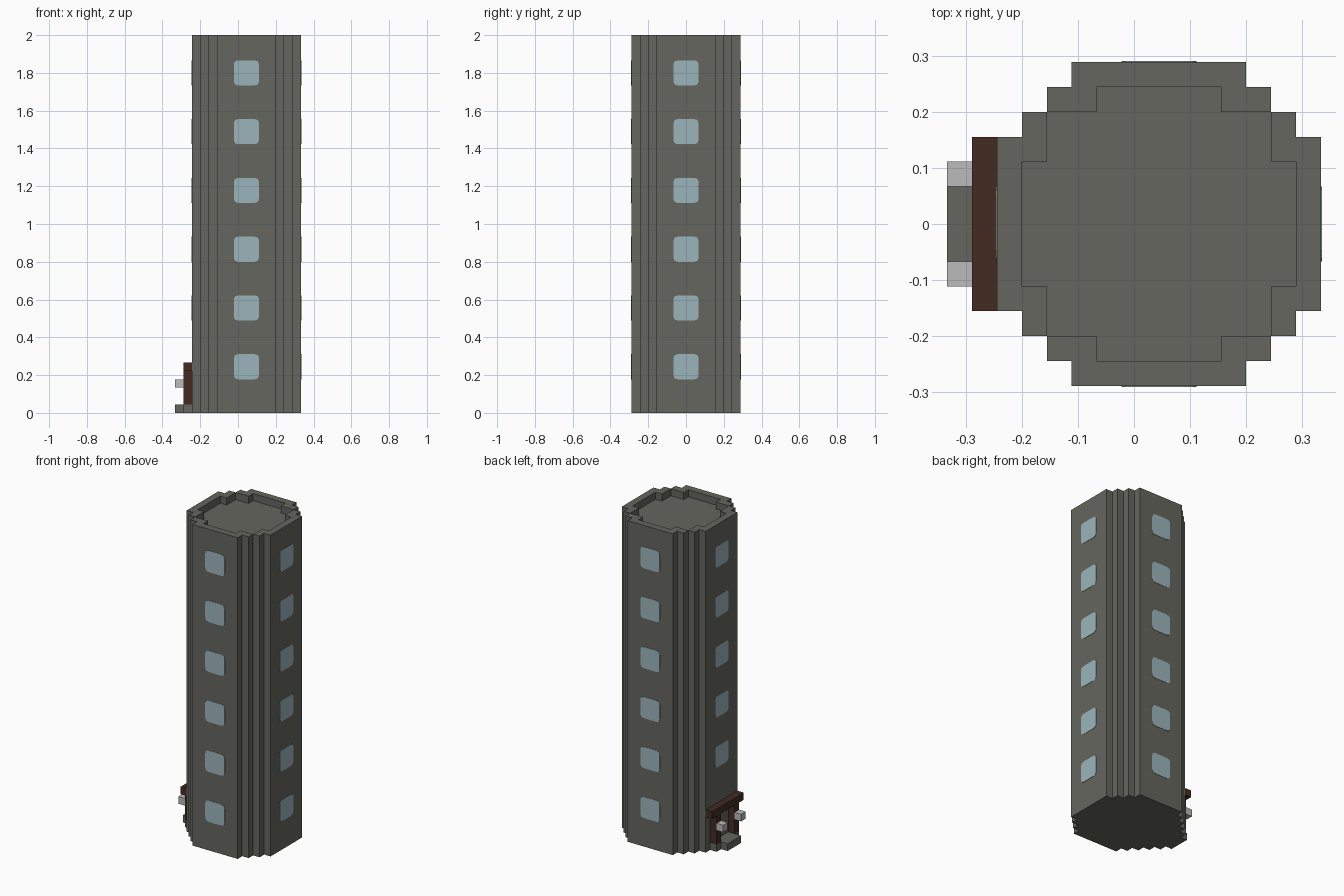
import bpy
import bmesh
from math import radians
from mathutils import Matrix, Vector

if "Cube" in bpy.data.objects:
    bpy.data.objects.remove(bpy.data.objects["Cube"], do_unlink=True)

U = 2 / 45                      # size of one block
TOWER = Vector((U, 0, 0))       # tower axis, shifted to leave room for the porch


def material(name, rgb):
    mat = bpy.data.materials.new(name)
    mat.use_nodes = True
    colour = (*rgb, 1)
    mat.diffuse_color = colour
    mat.node_tree.nodes["Principled BSDF"].inputs["Base Color"].default_value = colour
    return mat


STONE = material("grey stone", (0.130, 0.133, 0.113))
GLASS = material("pale blue glass", (0.33, 0.46, 0.50))
WOOD = material("dark brown wood", (0.054, 0.025, 0.016))
LAMP = material("light grey lamp", (0.49, 0.50, 0.49))


def finish(name, bm, mat):
    bmesh.ops.recalc_face_normals(bm, faces=bm.faces)
    mesh = bpy.data.meshes.new(name)
    bm.to_mesh(mesh)
    bm.free()
    mesh.materials.append(mat)
    obj = bpy.data.objects.new(name, mesh)
    bpy.context.collection.objects.link(obj)
    return obj


def prism(bm, outline, depth, matrix):
    """Extrude a flat outline along its local z, then place it."""
    face = bm.faces.new([bm.verts.new((x, y, 0)) for x, y in outline])
    ext = bmesh.ops.extrude_face_region(bm, geom=[face])["geom"]
    top = [v for v in ext if isinstance(v, bmesh.types.BMVert)]
    bmesh.ops.translate(bm, verts=top, vec=(0, 0, depth))
    verts = list(face.verts) + top
    bmesh.ops.transform(bm, matrix=matrix, verts=verts)


def four_way(corner):
    """Repeat one stepped corner around the axis to close an outline."""
    points = []
    for turn in range(4):
        for x, y in corner:
            for _ in range(turn):
                x, y = -y, x
            points.append((x * U, y * U))
    return points


def box(name, mat, x, y, z):
    """Box from block ranges, x measured from the tower axis."""
    bm = bmesh.new()
    outline = [(x[0], y[0]), (x[1], y[0]), (x[1], y[1]), (x[0], y[1])]
    place = Matrix.Translation(TOWER + Vector((0, 0, z[0] * U)))
    prism(bm, [(a * U, b * U) for a, b in outline], (z[1] - z[0]) * U, place)
    return finish(name, bm, mat)


# Tower body with stepped corners
bm = bmesh.new()
outer = four_way([(6.5, 3.5), (5.5, 3.5), (5.5, 4.5), (4.5, 4.5),
                  (4.5, 5.5), (3.5, 5.5), (3.5, 6.5)])
prism(bm, outer, 45 * U, Matrix.Translation(TOWER))
tower = finish("tower_body", bm, STONE)

# Sunken roof inside the parapet
bm = bmesh.new()
inner = four_way([(5.5, 2.5), (4.5, 2.5), (4.5, 4.5), (2.5, 4.5), (2.5, 5.5)])
prism(bm, inner, 3 * U, Matrix.Translation(TOWER + Vector((0, 0, 44 * U))))
cutter = finish("roof_cutter", bm, STONE)
cutter.hide_render = True
cut = tower.modifiers.new("sunken_roof", "BOOLEAN")
cut.operation = "DIFFERENCE"
cut.solver = "EXACT"
cut.object = cutter
bpy.context.view_layer.objects.active = tower
bpy.ops.object.modifier_apply(modifier=cut.name)
bpy.data.objects.remove(cutter, do_unlink=True)

# Window columns on all four sides; the door replaces the lowest one at -x
pane = four_way([(1.5, -1.0), (1.5, 1.0), (1.37, 1.37)])
for side, turn, first in (("front", -90, 0), ("left", 0, 0),
                          ("back", 90, 0), ("right", 180, 1)):
    bm = bmesh.new()
    for level in range(first, 6):
        place = (Matrix.Translation(TOWER)
                 @ Matrix.Rotation(radians(turn), 4, "Z")
                 @ Matrix.Translation((6.5 * U - 0.001, 0, (5.5 + 7 * level) * U))
                 @ Matrix.Rotation(radians(90), 4, "Y"))
        prism(bm, pane, 0.003, place)
    finish(side + "_windows", bm, GLASS)

# Doorway: threshold, step, posts, lintel and lamps
box("threshold", STONE, (-7.5, -6.5), (-2.5, 2.5), (0, 1))
box("door_step", STONE, (-8.5, -7.5), (-1.5, 1.5), (0, 1))
box("door_lintel", WOOD, (-7.5, -6.5), (-3.5, 3.5), (5, 6))
for side, y in (("front", (-2.5, -1.5)), ("back", (1.5, 2.5))):
    box(side + "_door_post", WOOD, (-7.5, -6.5), y, (1, 5))
    box(side + "_lamp", LAMP, (-8.5, -7.5), y, (3, 4))
